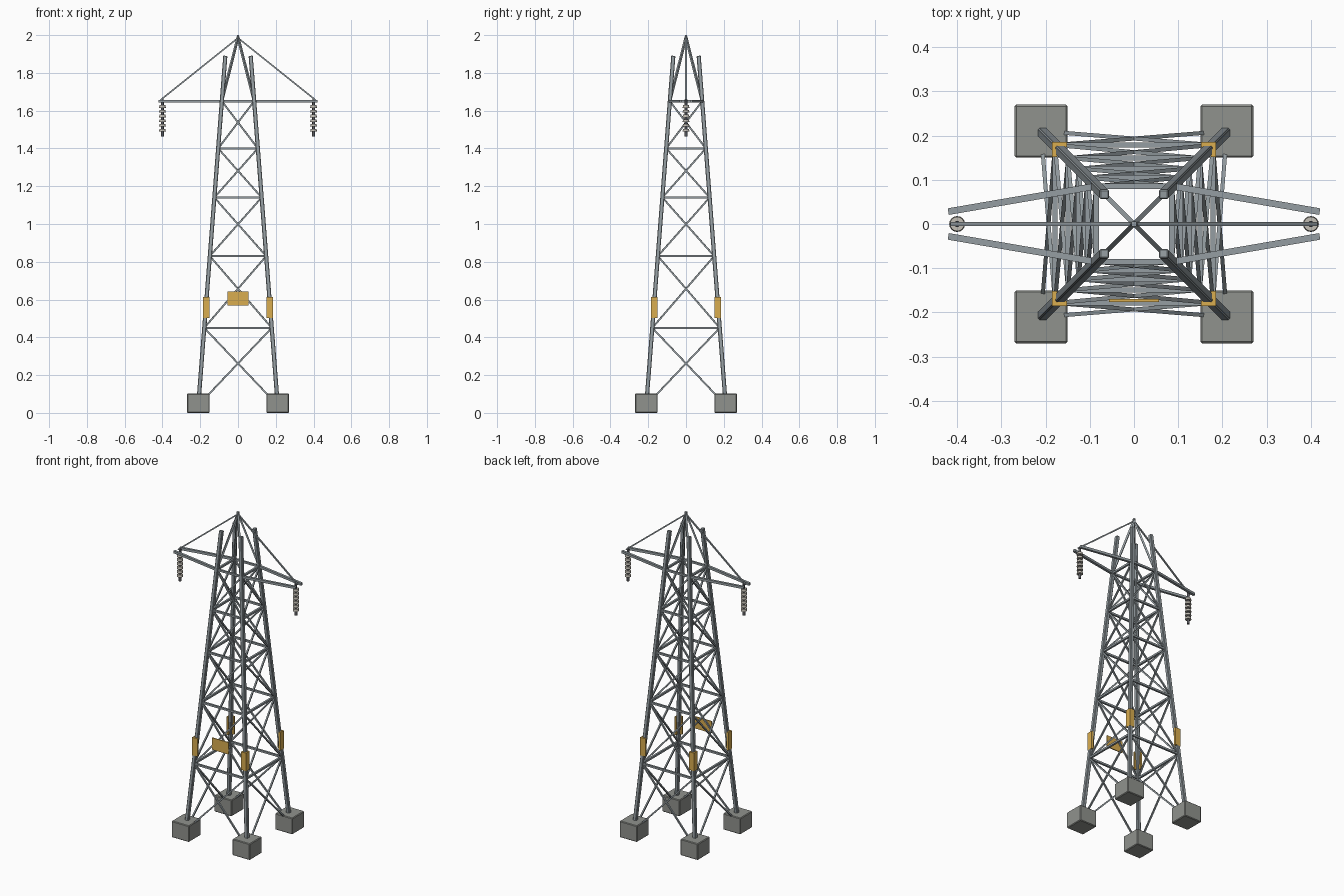
import bpy, bmesh
from mathutils import Vector, Matrix

if "Cube" in bpy.data.objects:
    bpy.data.objects.remove(bpy.data.objects["Cube"])


def material(name, color):
    m = bpy.data.materials.new(name)
    m.diffuse_color = (*color, 1)
    m.use_nodes = True
    m.node_tree.nodes["Principled BSDF"].inputs["Base Color"].default_value = m.diffuse_color
    return m


STEEL = material("steel", (0.30, 0.34, 0.36))
CONCRETE = material("concrete", (0.28, 0.29, 0.27))
ORANGE = material("orange", (0.70, 0.42, 0.08))
CERAMIC = material("ceramic", (0.55, 0.52, 0.46))
DARK = material("dark_metal", (0.10, 0.10, 0.11))


def finish(name, bm, mat, bevel=0.0, smooth=False):
    bmesh.ops.recalc_face_normals(bm, faces=bm.faces[:])
    me = bpy.data.meshes.new(name)
    bm.to_mesh(me)
    bm.free()
    me.materials.append(mat)
    ob = bpy.data.objects.new(name, me)
    bpy.context.collection.objects.link(ob)
    if bevel:
        mod = ob.modifiers.new("bevel", "BEVEL")
        mod.width, mod.segments = bevel, 1
    if smooth:
        bpy.context.view_layer.objects.active = ob
        ob.select_set(True)
        bpy.ops.object.shade_smooth_by_angle()
        ob.select_set(False)
    return ob


def add_box(bm, center, size):
    bmesh.ops.create_cube(bm, size=1, matrix=Matrix.Translation(center) @ Matrix.Diagonal((*size, 1)))


def add_beam(bm, a, b, w, h=None, ref=(0, 0, 1)):
    """Square bar from a to b; ref sets which way its sides face."""
    a, b = Vector(a), Vector(b)
    d = (b - a).normalized()
    s = d.cross(Vector(ref)).normalized()
    u = s.cross(d)
    rot = Matrix((s, u, d)).transposed().to_4x4()
    bmesh.ops.create_cube(bm, size=1, matrix=Matrix.Translation((a + b) / 2) @ rot
                          @ Matrix.Diagonal((w, h or w, (b - a).length, 1)))


def half(z):
    """Half width of the tapering tower at height z."""
    return 0.2135 - 0.0775 * z


CORNERS = [(-1, -1), (1, -1), (1, 1), (-1, 1)]
LEVELS = [0.04, 0.45, 0.83, 1.14, 1.40, 1.65]


def corner(c, z):
    return (c[0] * half(z), c[1] * half(z), z)


# Footings, legs and corner guards
for i, c in enumerate(CORNERS):
    bm = bmesh.new()
    add_box(bm, (c[0] * 0.21, c[1] * 0.21, 0.051), (0.12, 0.12, 0.102))
    finish(f"footing_{i}", bm, CONCRETE, 0.004)

    bm = bmesh.new()
    add_beam(bm, corner(c, 0.06), corner(c, 1.89), 0.022, ref=(1, 0, 0))
    finish(f"leg_{i}", bm, STEEL, 0.003)

    bm = bmesh.new()
    prof = [(0.186, 0.186), (0.151, 0.186), (0.151, 0.174),
            (0.174, 0.174), (0.174, 0.151), (0.186, 0.151)]
    f = bm.faces.new([bm.verts.new((c[0] * x, c[1] * y, 0.502)) for x, y in prof])
    ext = bmesh.ops.extrude_face_region(bm, geom=[f])["geom"]
    bmesh.ops.translate(bm, vec=(0, 0, 0.112),
                        verts=[v for v in ext if isinstance(v, bmesh.types.BMVert)])
    finish(f"climb_guard_{i}", bm, ORANGE)

# Lattice: cross braces and horizontals on each of the four faces
braces, rails = bmesh.new(), bmesh.new()
for i, c in enumerate(CORNERS):
    n = CORNERS[(i + 1) % 4]
    for z0, z1 in zip(LEVELS, LEVELS[1:]):
        add_beam(braces, corner(c, z0), corner(n, z1), 0.009)
        add_beam(braces, corner(n, z0), corner(c, z1), 0.009)
        add_beam(rails, corner(c, z1), corner(n, z1), 0.012)
finish("cross_braces", braces, STEEL)
finish("horizontal_rails", rails, STEEL)

# Peak struts meeting at the apex
bm = bmesh.new()
for c in CORNERS:
    add_beam(bm, corner(c, 1.65), (0, 0, 1.99), 0.011)
add_box(bm, (0, 0, 1.99), (0.012, 0.012, 0.02))
finish("peak", bm, STEEL)

# Cross arms with sloping ties
arms, ties = bmesh.new(), bmesh.new()
for s in (-1, 1):
    for t in (-1, 1):
        add_beam(arms, (s * half(1.65), t * half(1.65), 1.65), (s * 0.42, t * 0.028, 1.65), 0.015)
    add_beam(ties, (0, 0, 1.985), (s * 0.412, 0, 1.655), 0.008)
finish("cross_arms", arms, STEEL)
finish("arm_ties", ties, STEEL)


def add_cyl(bm, x, z0, z1, r0, r1):
    bmesh.ops.create_cone(bm, cap_ends=True, segments=16, radius1=r0, radius2=r1, depth=z1 - z0,
                          matrix=Matrix.Translation((x, 0, (z0 + z1) / 2)))


# Insulator strings
for s, side in ((-1, "left"), (1, "right")):
    x = s * 0.40
    bm = bmesh.new()
    for k in range(6):
        z = 1.622 - k * 0.025
        add_cyl(bm, x, z - 0.007, z + 0.007, 0.018, 0.016)
    finish(f"insulator_discs_{side}", bm, CERAMIC, smooth=True)
    bm = bmesh.new()
    add_cyl(bm, x, 1.47, 1.66, 0.007, 0.007)
    add_cyl(bm, x, 1.462, 1.485, 0.008, 0.008)
    finish(f"insulator_rod_{side}", bm, DARK, smooth=True)

# Warning sign on the front
bm = bmesh.new()
add_box(bm, (0, -0.173, 0.605), (0.112, 0.006, 0.074))
finish("warning_sign", bm, ORANGE)
